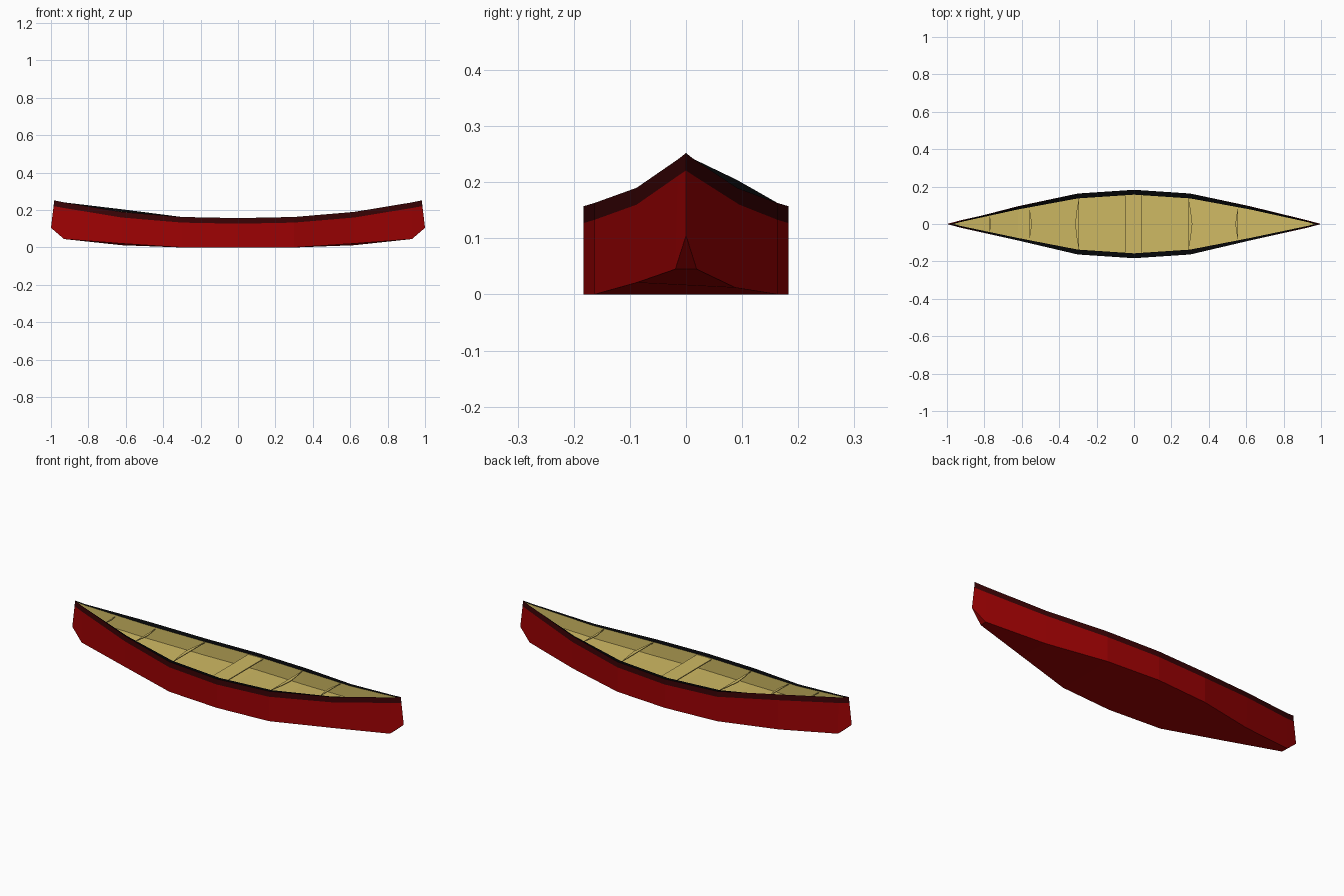
import bpy, bmesh

if "Cube" in bpy.data.objects:
    bpy.data.objects.remove(bpy.data.objects["Cube"])


def material(name, rgb):
    m = bpy.data.materials.new(name)
    m.diffuse_color = (*rgb, 1)
    m.use_nodes = True
    m.node_tree.nodes["Principled BSDF"].inputs["Base Color"].default_value = m.diffuse_color
    return m


RED = material("hull red", (0.34, 0.0005, 0.001))
MAROON = material("trim maroon", (0.042, 0.0008, 0.0015))
BLACK = material("rim black", (0.0012, 0.0015, 0.002))
TAN = material("inner tan", (0.62, 0.485, 0.125))


def finish(name, bm, mats):
    bmesh.ops.remove_doubles(bm, verts=bm.verts, dist=0.0005)
    bmesh.ops.dissolve_degenerate(bm, edges=bm.edges, dist=0.0005)
    bmesh.ops.recalc_face_normals(bm, faces=bm.faces)
    me = bpy.data.meshes.new(name)
    bm.to_mesh(me)
    bm.free()
    for m in mats:
        me.materials.append(m)
    ob = bpy.data.objects.new(name, me)
    bpy.context.collection.objects.link(ob)
    return ob


# Half stations: x, top half width, bottom half width, sheer z, keel z, rim width, floor z
HALF = [(0.0, 0.183, 0.183, 0.157, 0.0, 0.026, 0.078),
        (0.3, 0.163, 0.163, 0.163, 0.0, 0.026, 0.085),
        (0.62, 0.088, 0.088, 0.19, 0.012, 0.013, 0.118),
        (0.93, 0.014, 0.019, 0.241, 0.045, 0.004, 0.165)]


def section(end, st, side):
    """Points from the bottom edge, up the outside, over the rim, down inside."""
    x, wt, wb, top, keel, rim, floor = st
    drop = 0.004
    wm = wt + (wb - wt) * 0.15
    if x == 0.62 and side > 0:
        wt, wm = 0.091, 0.095    # slightly fuller on this side
        if end < 0:
            top, drop = 0.204, 0.013   # straighter sheer on this quarter
    if x == 0.62 and side < 0:
        keel = 0.021         # straighter chine on this side
    pts = [(x, wb, keel), (x, wm, top - 0.03), (x, wt, top),
           (x, wt - rim, top - drop), (x, wt - rim, floor)]
    return [(end * px, side * py, pz) for px, py, pz in pts]


def tip(end):
    pts = [(1.0, 0.105), (0.986, 0.221), (0.983, 0.252), (0.975, 0.247), (0.965, 0.18)]
    return [(end * x, 0, z) for x, z in pts]


# Hull: outer shell, trim band, rim, inner walls and floor
bm = bmesh.new()
order = [(-1, s) for s in reversed(HALF)] + [(1, s) for s in HALF[1:]]
rings = [tip(-1) + tip(-1)[::-1]]
rings += [section(e, s, -1) + section(e, s, 1)[::-1] for e, s in order]
rings += [tip(1) + tip(1)[::-1]]
rings = [[bm.verts.new(p) for p in r] for r in rings]
strip_mat = [0, 1, 2, 3, 3, 3, 2, 1, 0, 0]
for a, b in zip(rings, rings[1:]):
    for i in range(10):
        j = (i + 1) % 10
        f = bm.faces.new((a[i], b[i], b[j], a[j]))
        f.material_index = strip_mat[i]
finish("hull", bm, [RED, MAROON, BLACK, TAN])


def thwart(name, outline, z, thick):
    bm = bmesh.new()
    lo = [bm.verts.new((x, y, z - thick)) for x, y in outline]
    hi = [bm.verts.new((x, y, z)) for x, y in outline]
    bm.faces.new(lo[::-1])
    bm.faces.new(hi)
    n = len(outline)
    for i in range(n):
        j = (i + 1) % n
        bm.faces.new((lo[i], lo[j], hi[j], hi[i]))
    finish(name, bm, [TAN])


# Wide centre seat
thwart("centre_seat", [(-0.047, -0.157), (0.043, -0.157),
                       (0.043, 0.157), (-0.047, 0.157)], 0.15, 0.005)

# Slim bowed cross braces: x, half length, bow, height
for i, (x, w, bow, z) in enumerate([(-0.295, 0.137, -0.02, 0.157), (0.292, 0.137, 0.02, 0.157),
                                    (-0.56, 0.088, 0.014, 0.178), (0.556, 0.088, -0.014, 0.178),
                                    (-0.772, 0.044, 0.008, 0.205)]):
    thwart(f"cross_brace_{i + 1}", [(x, -w), (x + bow * 0.6, -w * 0.5), (x + bow, 0),
                                    (x + bow * 0.6, w * 0.5), (x, w)], z, 0.004)
